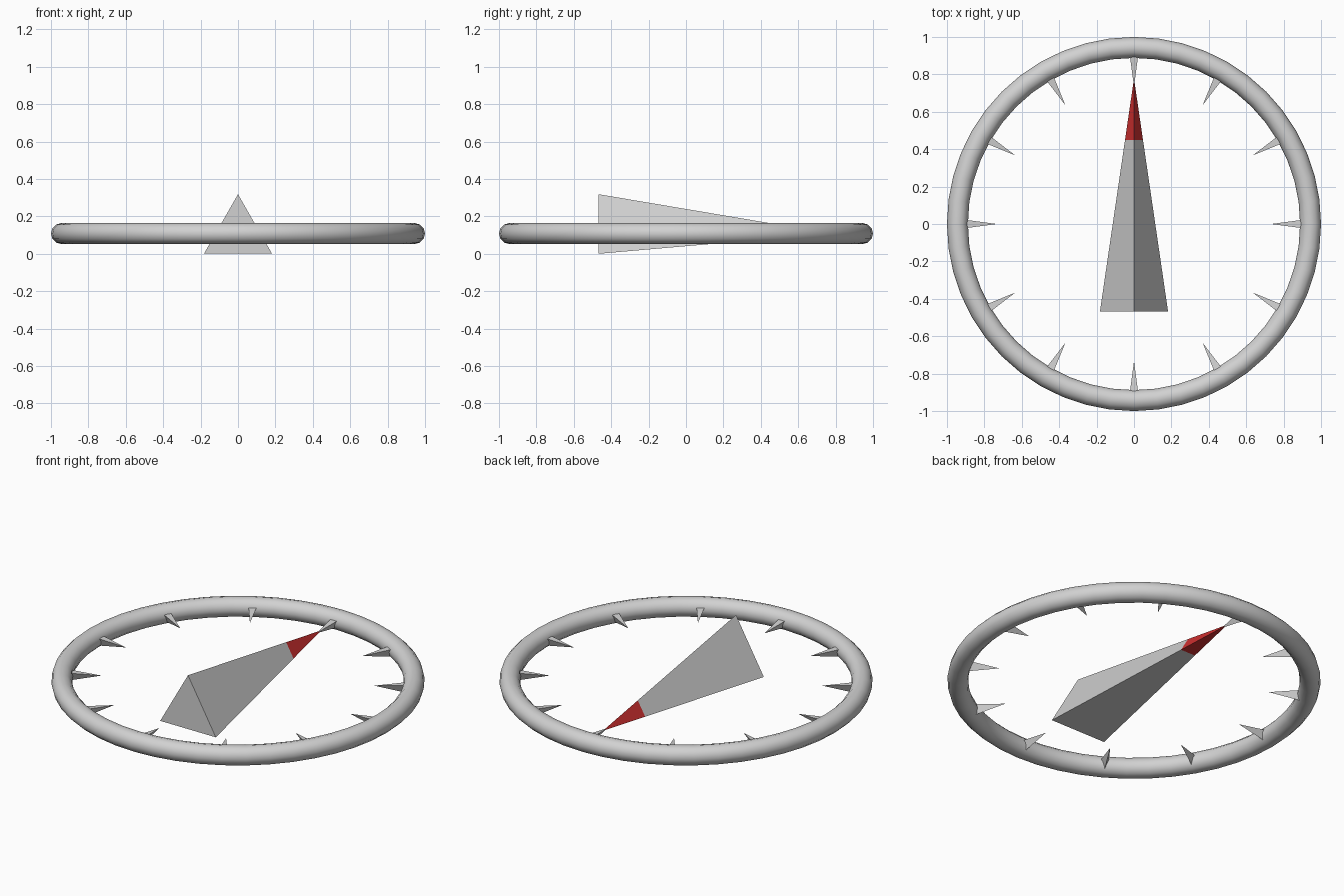
import bpy, bmesh, math
from mathutils import Matrix, Vector

if "Cube" in bpy.data.objects:
    bpy.data.objects.remove(bpy.data.objects["Cube"])

MID_Z = 0.108


def material(name, rgb):
    m = bpy.data.materials.new(name)
    m.diffuse_color = (*rgb, 1.0)
    m.use_nodes = True
    m.node_tree.nodes["Principled BSDF"].inputs["Base Color"].default_value = m.diffuse_color
    return m


grey = material("light grey", (0.64, 0.64, 0.64))
red = material("red", (0.64, 0.03, 0.03))


def spike(name, base, apex, cut_y=None):
    """Three-sided pyramid, with an optional recoloured tip beyond cut_y."""
    bm = bmesh.new()
    b = [bm.verts.new(p) for p in base]
    tip = bm.verts.new(apex)
    bm.faces.new(b)
    for i in range(3):
        bm.faces.new((b[i], b[(i + 1) % 3], tip))
    if cut_y is not None:
        geom = bm.verts[:] + bm.edges[:] + bm.faces[:]
        bmesh.ops.bisect_plane(bm, geom=geom, plane_co=(0, cut_y, 0), plane_no=(0, 1, 0))
        for f in bm.faces:
            f.material_index = int(f.calc_center_median().y > cut_y)
    bmesh.ops.recalc_face_normals(bm, faces=bm.faces[:])
    me = bpy.data.meshes.new(name)
    bm.to_mesh(me)
    bm.free()
    me.materials.append(grey)
    if cut_y is not None:
        me.materials.append(red)
    ob = bpy.data.objects.new(name, me)
    bpy.context.collection.objects.link(ob)
    return ob


# Outer ring
bpy.ops.mesh.primitive_torus_add(major_radius=0.944, minor_radius=0.056,
                                 major_segments=48, minor_segments=12,
                                 location=(0, 0, MID_Z))
ring = bpy.context.object
ring.name = "outer_ring"
ring.data.materials.append(grey)
bpy.ops.object.shade_smooth_by_angle(angle=math.radians(40))

# Needle with red tip
spike("needle",
      [(-0.182, -0.467, 0), (0.182, -0.467, 0), (0, -0.467, 0.318)],
      (0, 0.778, MID_Z), cut_y=0.45)

# Twelve inward-pointing tick marks, flat side up
for i in range(12):
    tick = spike(f"tick_{i + 1}",
                 [(0.93, -0.026, 0.02), (0.93, 0.026, 0.02), (0.93, 0, -0.04)],
                 (0.733, 0, 0))
    tick.data.transform(Matrix.Translation(Vector((0, 0, MID_Z)))
                        @ Matrix.Rotation(math.radians(30 * i), 4, 'Z'))
